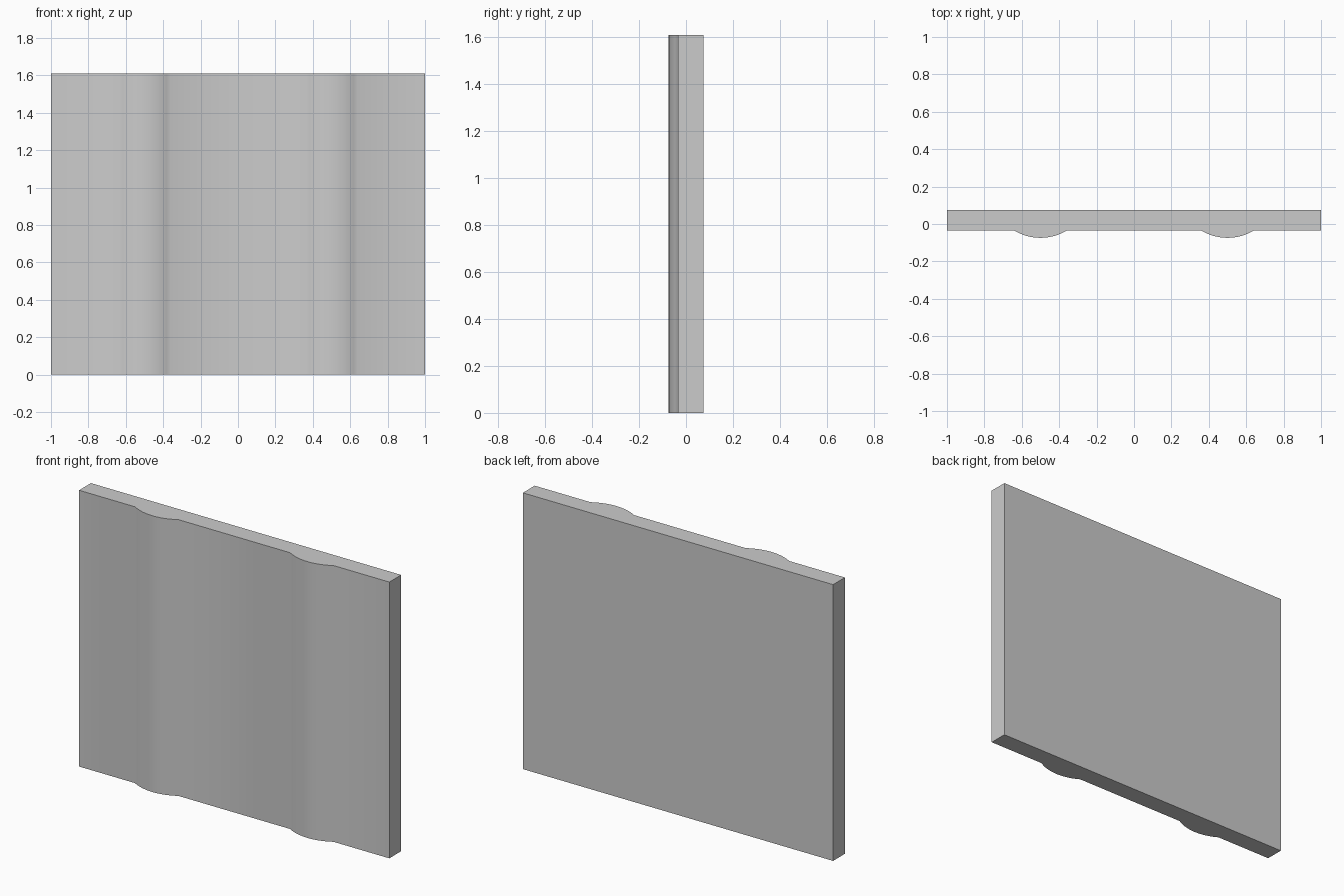
import bpy, bmesh, math

if "Cube" in bpy.data.objects:
    bpy.data.objects.remove(bpy.data.objects["Cube"])

HEIGHT = 1.61
BACK, FACE, CREST = 0.074, -0.035, -0.074
RIB_X, RIB_HALF, SEGS = 0.5, 0.14, 12


def rib_arc(cx):
    """Shallow circular bulge on the front face, left to right."""
    sag = FACE - CREST
    r = (RIB_HALF ** 2 + sag ** 2) / (2 * sag)
    a = math.asin(RIB_HALF / r)
    pts = []
    for i in range(SEGS + 1):
        t = -a + 2 * a * i / SEGS
        pts.append((cx + r * math.sin(t), CREST + r * (1 - math.cos(t))))
    return pts


# Plan outline: flat back, front face with two ribs
outline = [(-1, FACE)] + rib_arc(-RIB_X) + rib_arc(RIB_X) + [(1, FACE), (1, BACK), (-1, BACK)]

# Extrude the outline upward into the panel
bm = bmesh.new()
base = bm.faces.new([bm.verts.new((x, y, 0)) for x, y in outline])
ext = bmesh.ops.extrude_face_region(bm, geom=[base], use_keep_orig=True)
top = [v for v in ext["geom"] if isinstance(v, bmesh.types.BMVert)]
bmesh.ops.translate(bm, verts=top, vec=(0, 0, HEIGHT))
bmesh.ops.recalc_face_normals(bm, faces=bm.faces)
mesh = bpy.data.meshes.new("ribbed_panel")
bm.to_mesh(mesh)
bm.free()

panel = bpy.data.objects.new("ribbed_panel", mesh)
bpy.context.collection.objects.link(panel)
bpy.context.view_layer.objects.active = panel
panel.select_set(True)
bpy.ops.object.shade_smooth_by_angle(angle=math.radians(35))
